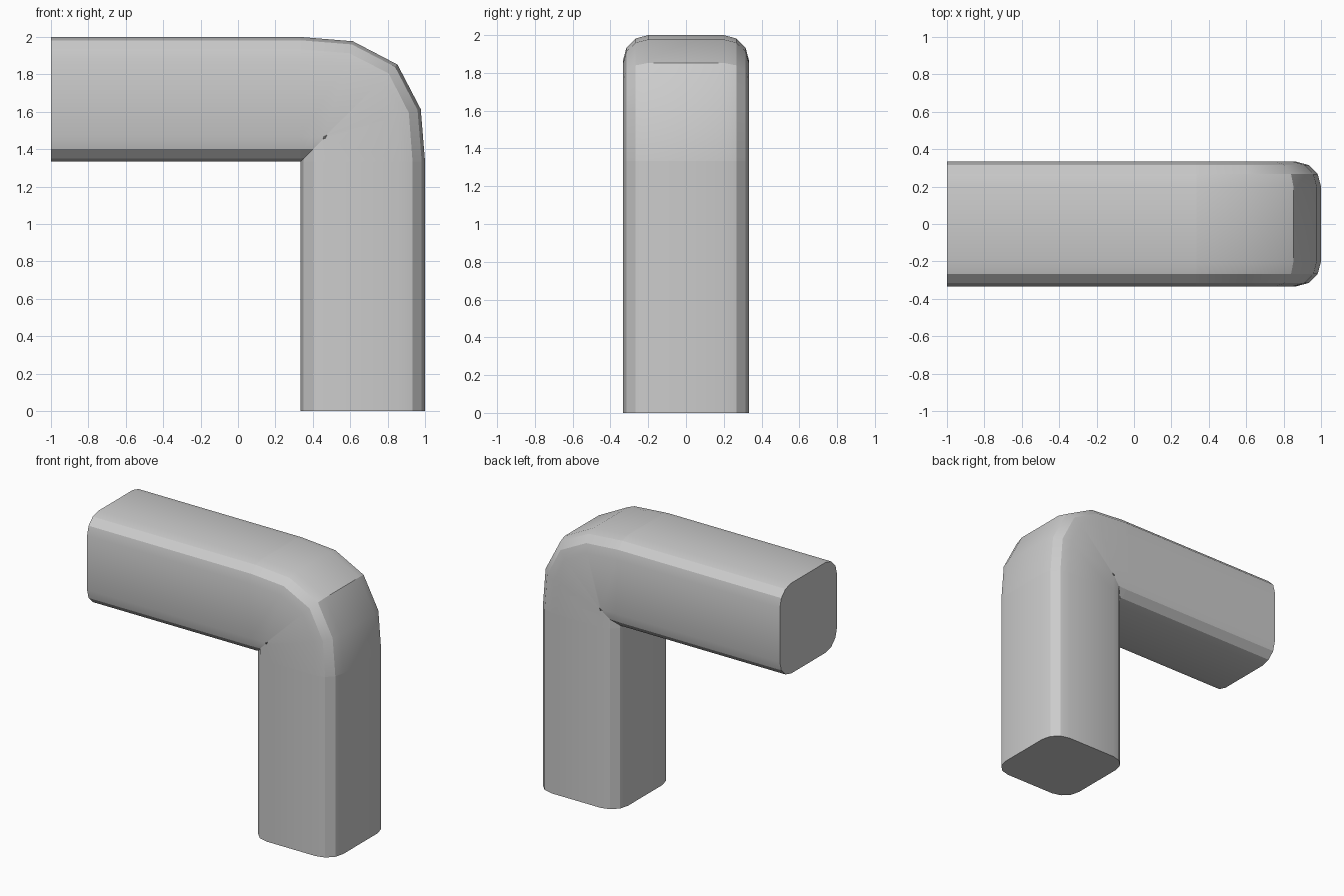
import bpy, bmesh
from math import sin, cos, radians
from mathutils import Vector

if "Cube" in bpy.data.objects:
    bpy.data.objects.remove(bpy.data.objects["Cube"])

H, R = 1 / 3, 0.1333   # half width and corner radius of the square pipe

# Rounded-square profile, three segments per corner
profile = []
for q, (sx, sy) in enumerate([(1, 1), (-1, 1), (-1, -1), (1, -1)]):
    for i in range(4):
        a = radians(90 * q + 30 * i)
        profile.append((sx * (H - R) + R * cos(a), sy * (H - R) + R * sin(a)))

def pipe(name, stations, caps=()):
    """Loft the profile through (x, z, tilt) stations; tilt 0 runs along x, 90 runs down."""
    bm = bmesh.new()
    rings = []
    for x, z, tilt in stations:
        t = radians(tilt)
        out = Vector((sin(t), 0, cos(t)))
        rings.append([bm.verts.new(Vector((x, v, z)) + out * u) for u, v in profile])
    n = len(profile)
    for a, b in zip(rings, rings[1:]):
        for i in range(n):
            j = (i + 1) % n
            bm.faces.new((a[i], b[i], b[j], a[j]))
    # Flat end caps, facing outwards
    if 'start' in caps:
        bm.faces.new(rings[0])
    if 'end' in caps:
        bm.faces.new(rings[-1][::-1])
    # Make sure the winding points away from the path
    bm.faces.ensure_lookup_table()
    bm.normal_update()
    f = bm.faces[0]
    mid = sum((v.co for v in rings[0] + rings[1]), Vector((0, 0, 0))) / (2 * n)
    if f.normal.dot(f.calc_center_median() - mid) < 0:
        bmesh.ops.reverse_faces(bm, faces=bm.faces[:])
    me = bpy.data.meshes.new(name)
    bm.to_mesh(me)
    bm.free()
    ob = bpy.data.objects.new(name, me)
    bpy.context.collection.objects.link(ob)
    bpy.ops.object.select_all(action='DESELECT')
    ob.select_set(True)
    bpy.context.view_layer.objects.active = ob
    bpy.ops.object.shade_smooth_by_angle(angle=radians(29))
    return ob

# Bend from the horizontal arm down into the leg, around the inner corner
c, z0 = 1 / 3, 4 / 3
bend = [(c, z0 + H, 0), (c + 0.183, z0 + 0.325, 17), (c + 0.2835, z0 + 0.2835, 45),
        (c + 0.325, z0 + 0.183, 73), (c + H, z0, 90)]

pipe("horizontal_arm", [(-1, z0 + H, 0), bend[0]], caps=('start',))
pipe("bend", bend)
pipe("vertical_leg", [bend[-1], (c + H, 0, 90)], caps=('end',))
